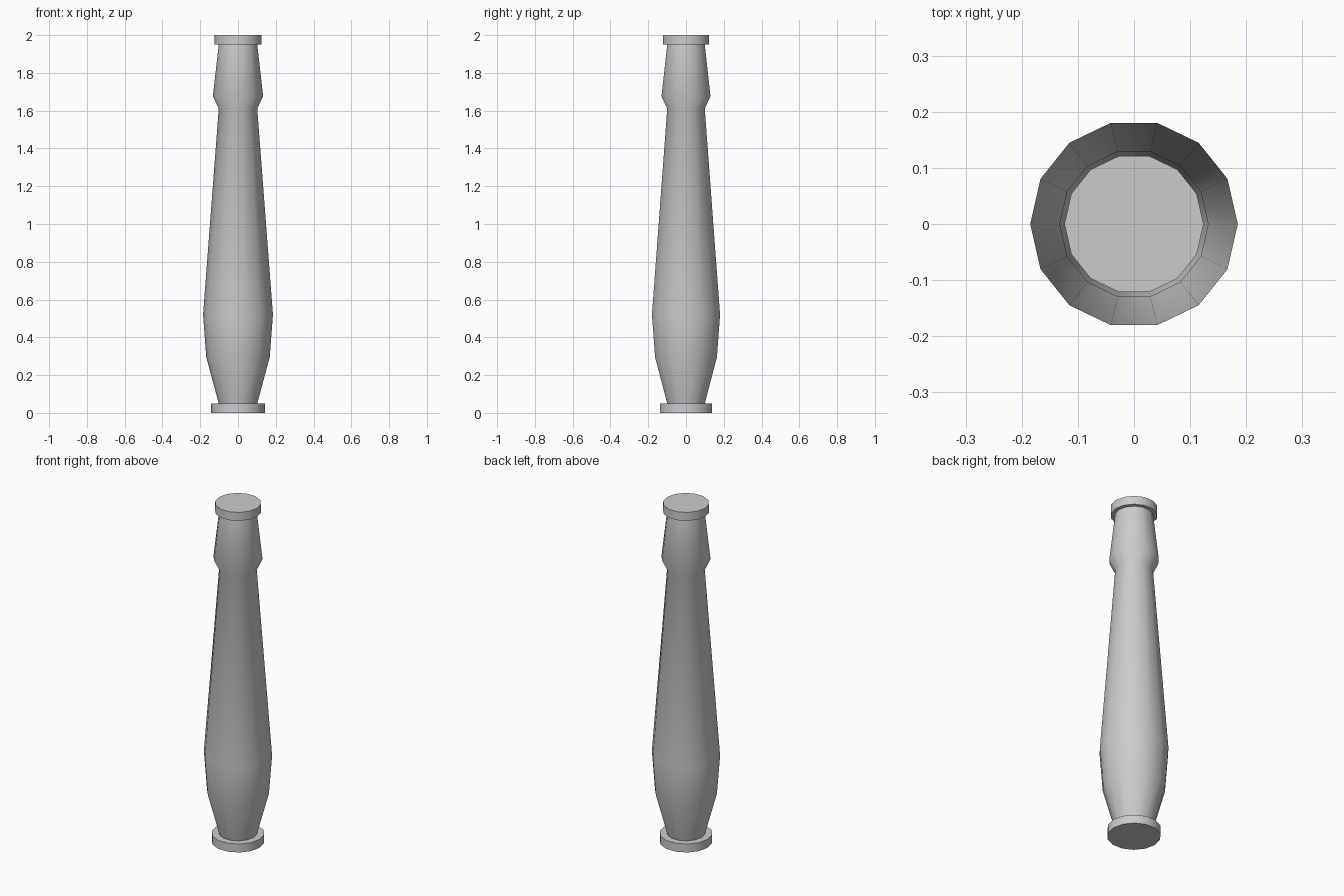
import bpy, bmesh, math

if "Cube" in bpy.data.objects:
    bpy.data.objects.remove(bpy.data.objects["Cube"])

SIDES = 14

# Turned profile: (radius, height) from foot to cap
PROFILE = [
    (0.142, 0.0), (0.142, 0.05),                   # foot ring
    (0.102, 0.05), (0.168, 0.295), (0.185, 0.52),  # belly
    (0.102, 1.61), (0.133, 1.677), (0.102, 1.95),  # waist and collar
    (0.124, 1.95), (0.124, 2.0),                   # cap ring
]


def lathe(name, profile, sides):
    bm = bmesh.new()
    rings = []
    for r, z in profile:
        rings.append([bm.verts.new((r * math.cos(2 * math.pi * i / sides),
                                    r * math.sin(2 * math.pi * i / sides), z))
                      for i in range(sides)])
    for low, high in zip(rings, rings[1:]):
        for i in range(sides):
            j = (i + 1) % sides
            bm.faces.new((low[i], low[j], high[j], high[i]))
    bm.faces.new(rings[0][::-1])
    bm.faces.new(rings[-1])
    mesh = bpy.data.meshes.new(name)
    bm.to_mesh(mesh)
    bm.free()
    obj = bpy.data.objects.new(name, mesh)
    bpy.context.collection.objects.link(obj)
    return obj


# One continuous turned post, smooth around, crisp at the rings
post = lathe("turned_post", PROFILE, SIDES)
bpy.context.view_layer.objects.active = post
post.select_set(True)
bpy.ops.object.shade_smooth_by_angle(angle=math.radians(35))
